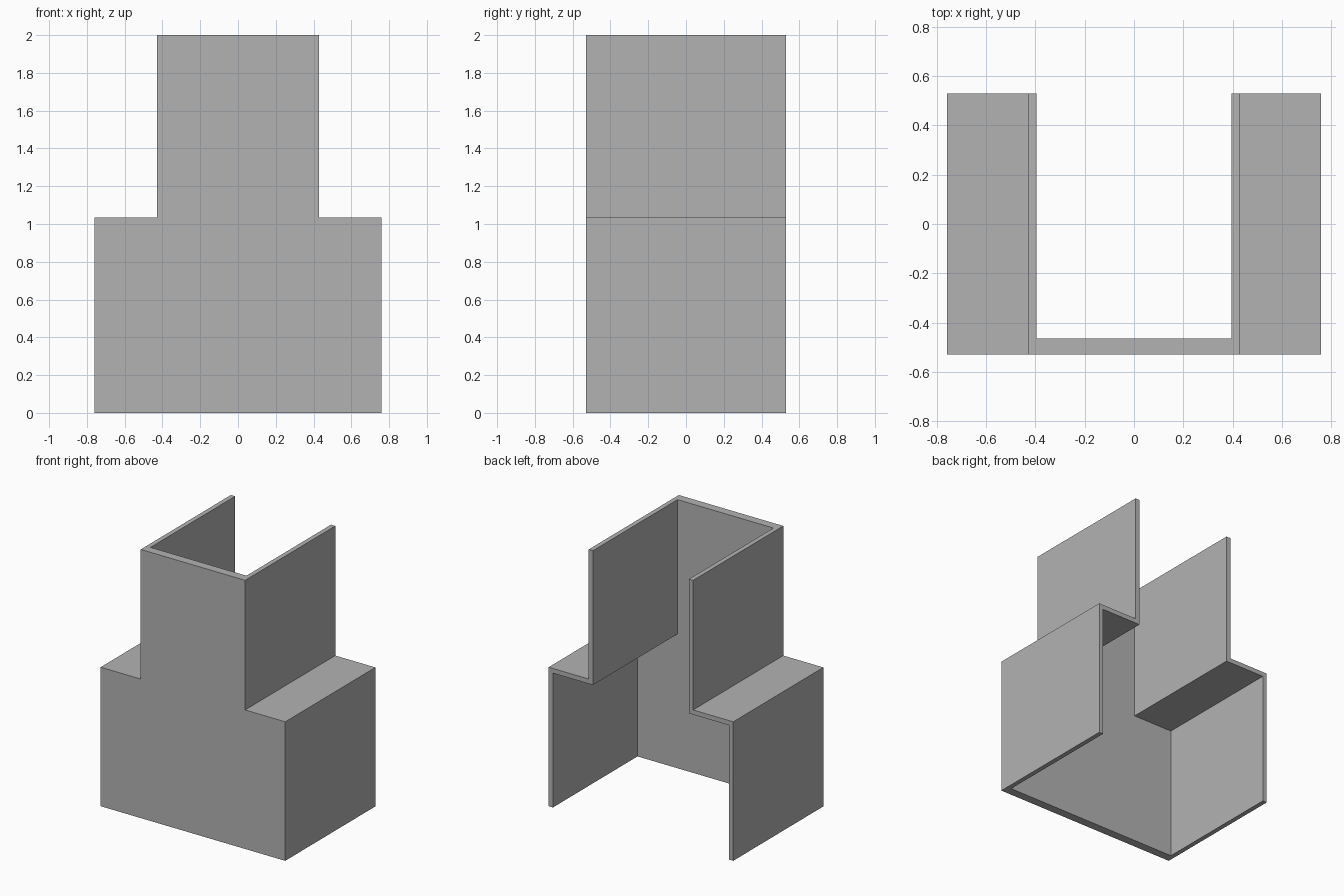
import bpy
import bmesh

cube = bpy.data.objects.get("Cube")
if cube:
    bpy.data.objects.remove(cube, do_unlink=True)

WALL = 0.035
FRONT_WALL = 0.065
DEPTH = 0.53      # half depth
LOW_X = 0.76      # half width of the base
TOP_X = 0.43      # half width of the tower
STEP_Z = 1.035
HEIGHT = 2.0
OVER = 0.2        # how far the cutter pokes out of the open sides

grey = bpy.data.materials.new("plain_grey")
grey.use_nodes = True
colour = (0.45, 0.45, 0.45, 1)
grey.diffuse_color = colour
grey.node_tree.nodes["Principled BSDF"].inputs["Base Color"].default_value = colour


def stepped_block(name, low_x, top_x, bottom, step, top, front, back):
    """Extrude a mirrored stepped outline from front to back."""
    half = [(low_x, bottom), (low_x, step), (top_x, step), (top_x, top)]
    outline = half + [(-x, z) for x, z in reversed(half)]
    bm = bmesh.new()
    face = bm.faces.new([bm.verts.new((x, front, z)) for x, z in outline])
    moved = bmesh.ops.extrude_face_region(bm, geom=[face])["geom"]
    verts = [v for v in moved if isinstance(v, bmesh.types.BMVert)]
    bmesh.ops.translate(bm, verts=verts, vec=(0, back - front, 0))
    bmesh.ops.recalc_face_normals(bm, faces=bm.faces)
    mesh = bpy.data.meshes.new(name)
    bm.to_mesh(mesh)
    bm.free()
    mesh.materials.append(grey)
    obj = bpy.data.objects.new(name, mesh)
    bpy.context.collection.objects.link(obj)
    return obj


# Stepped outer shell
shell = stepped_block("stepped_shell", LOW_X, TOP_X, 0, STEP_Z, HEIGHT,
                      -DEPTH, DEPTH)

# Hollow that opens the top, the bottom and the back
hollow = stepped_block("hollow_cutter", LOW_X - WALL, TOP_X - WALL, -OVER,
                       STEP_Z - WALL, HEIGHT + OVER,
                       FRONT_WALL - DEPTH, DEPTH + OVER)
hollow.hide_render = True

cut = shell.modifiers.new("hollow", "BOOLEAN")
cut.operation = "DIFFERENCE"
cut.solver = "EXACT"
cut.object = hollow
bpy.context.view_layer.objects.active = shell
bpy.ops.object.modifier_apply(modifier=cut.name)
bpy.data.objects.remove(hollow, do_unlink=True)
